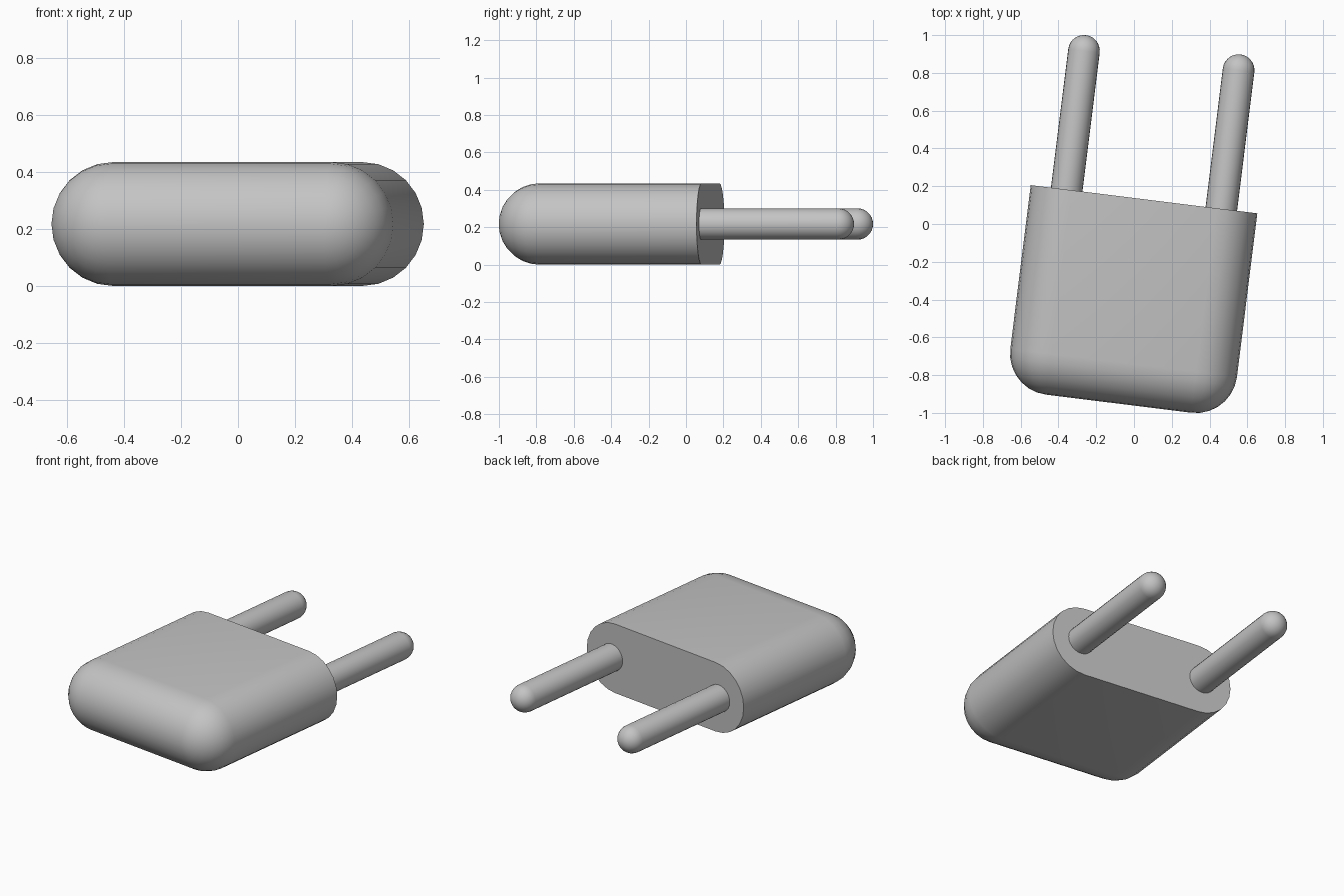
import bpy, bmesh
from math import sin, cos, pi, radians
from mathutils import Matrix, Vector

if "Cube" in bpy.data.objects:
    bpy.data.objects.remove(bpy.data.objects["Cube"])

RADIUS = 0.2175          # half thickness of the body
TILT = radians(-7.1)     # whole plug is turned about z
BASE = Vector((0.053, 0.131, RADIUS))   # centre of the flat back face
FRAME = Matrix.Translation(BASE) @ Matrix.Rotation(TILT, 4, 'Z')

grey = bpy.data.materials.new("plain grey")
grey.use_nodes = True
COLOUR = (0.55, 0.55, 0.55, 1)
grey.diffuse_color = COLOUR
grey.node_tree.nodes["Principled BSDF"].inputs["Base Color"].default_value = COLOUR


def rounded_bar(name, centre_x, start, end, half_gap, radius, half_steps=12, cap_steps=7):
    """Stadium section swept along y, flat at start and domed past end."""
    bm = bmesh.new()
    side = 1 if end > start else -1
    stations = [(start, radius)]
    for i in range(cap_steps + 1):
        t = i / cap_steps * pi / 2
        stations.append((end + side * radius * sin(t), radius * cos(t)))
    rings = []
    for y, r in stations:
        ring = []
        for half in (0, 1):
            shift = half_gap * (1 - 2 * half)
            for k in range(half_steps + 1):
                a = -pi / 2 + pi * (half + k / half_steps)
                ring.append(bm.verts.new((centre_x + shift + r * cos(a), y, r * sin(a))))
        rings.append(ring)
    n = len(rings[0])
    for lower, upper in zip(rings, rings[1:]):
        for k in range(n):
            j = (k + 1) % n
            bm.faces.new((lower[k], lower[j], upper[j], upper[k]))
    bm.faces.new(rings[0])
    bmesh.ops.remove_doubles(bm, verts=bm.verts, dist=1e-5)
    bmesh.ops.recalc_face_normals(bm, faces=bm.faces)

    mesh = bpy.data.meshes.new(name)
    bm.to_mesh(mesh)
    bm.free()
    mesh.materials.append(grey)
    obj = bpy.data.objects.new(name, mesh)
    bpy.context.collection.objects.link(obj)
    obj.matrix_world = FRAME
    bpy.ops.object.select_all(action='DESELECT')
    obj.select_set(True)
    bpy.context.view_layer.objects.active = obj
    bpy.ops.object.shade_smooth_by_angle(angle=radians(40))
    return obj


# Flat body with rounded sides and a domed front
rounded_bar("plug_body", 0, 0, -0.873, 0.387, RADIUS)

# Two round pins with domed tips
for label, x in (("left", 0.4125), ("right", -0.4125)):
    rounded_bar(label + "_pin", x, -0.02, 0.74, 0, 0.084)
